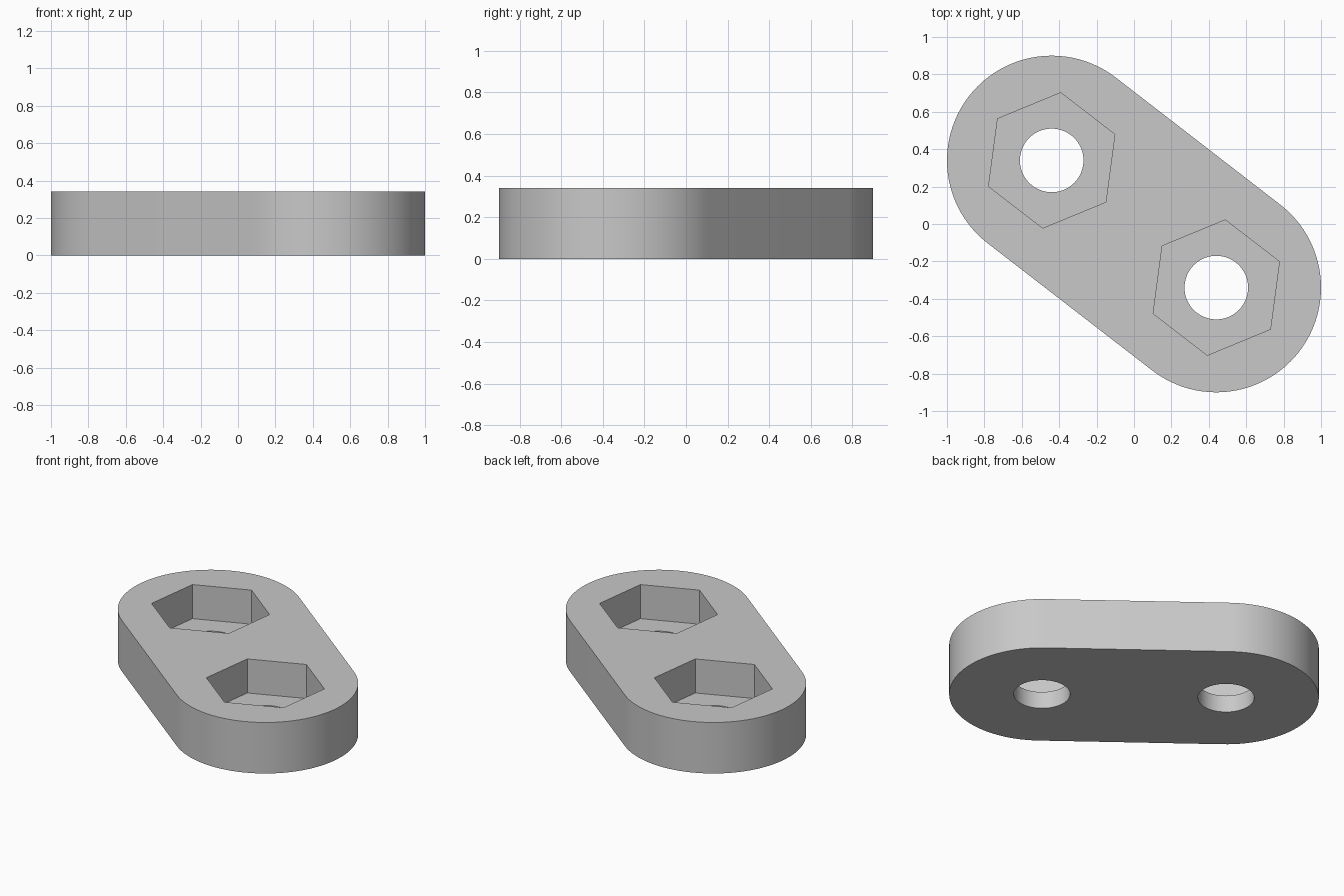
import bpy
from math import atan2, cos, sin, pi, radians

HEIGHT, FLOOR = 0.34, 0.113
CENTRES = [(-0.44, 0.34), (0.44, -0.34)]
END_R, HEX_R, HOLE_R = 0.56, 0.365, 0.17

cube = bpy.data.objects.get("Cube")
if cube:
    bpy.data.objects.remove(cube, do_unlink=True)

grey = bpy.data.materials.new("plain_grey")
grey.use_nodes = True
colour = (0.58, 0.58, 0.58, 1)
grey.diffuse_color = colour
grey.node_tree.nodes["Principled BSDF"].inputs["Base Color"].default_value = colour


def arc(centre, radius, start, sweep, steps):
    """Points along an arc, both ends included."""
    angles = [start + sweep * i / steps for i in range(steps + 1)]
    return [(centre[0] + radius * cos(a), centre[1] + radius * sin(a)) for a in angles]


def prism(name, outline, low, high):
    """Closed solid standing on a counter-clockwise outline."""
    n = len(outline)
    verts = [(x, y, z) for z in (low, high) for x, y in outline]
    faces = [list(range(n))[::-1], list(range(n, 2 * n))]
    faces += [(i, (i + 1) % n, n + (i + 1) % n, n + i) for i in range(n)]
    mesh = bpy.data.meshes.new(name)
    mesh.from_pydata(verts, [], faces)
    mesh.materials.append(grey)
    obj = bpy.data.objects.new(name, mesh)
    bpy.context.collection.objects.link(obj)
    return obj


# Link plate: two round ends joined by straight sides
axis = atan2(CENTRES[1][1], CENTRES[1][0])
outline = (arc(CENTRES[1], END_R, axis - pi / 2, pi, 48)
           + arc(CENTRES[0], END_R, axis + pi / 2, pi, 48))
plate = prism("link_plate", outline, 0, HEIGHT)

# Hexagonal nut pockets from above, round bolt holes right through
cutters = []
for centre in CENTRES:
    hexagon = arc(centre, HEX_R, radians(82.4), 2 * pi, 6)[:-1]
    circle = arc(centre, HOLE_R, 0, 2 * pi, 64)[:-1]
    cutters.append(prism("nut_pocket_cutter", hexagon, FLOOR, HEIGHT + 0.1))
    cutters.append(prism("bolt_hole_cutter", circle, -0.1, HEIGHT + 0.05))

bpy.ops.object.select_all(action="DESELECT")
bpy.context.view_layer.objects.active = plate
plate.select_set(True)
for cutter in cutters:
    cutter.hide_render = True
    mod = plate.modifiers.new("cut", "BOOLEAN")
    mod.operation = "DIFFERENCE"
    mod.solver = "EXACT"
    mod.object = cutter
    bpy.ops.object.modifier_apply(modifier=mod.name)
    bpy.data.objects.remove(cutter, do_unlink=True)

bpy.ops.object.shade_smooth_by_angle(angle=radians(30))
